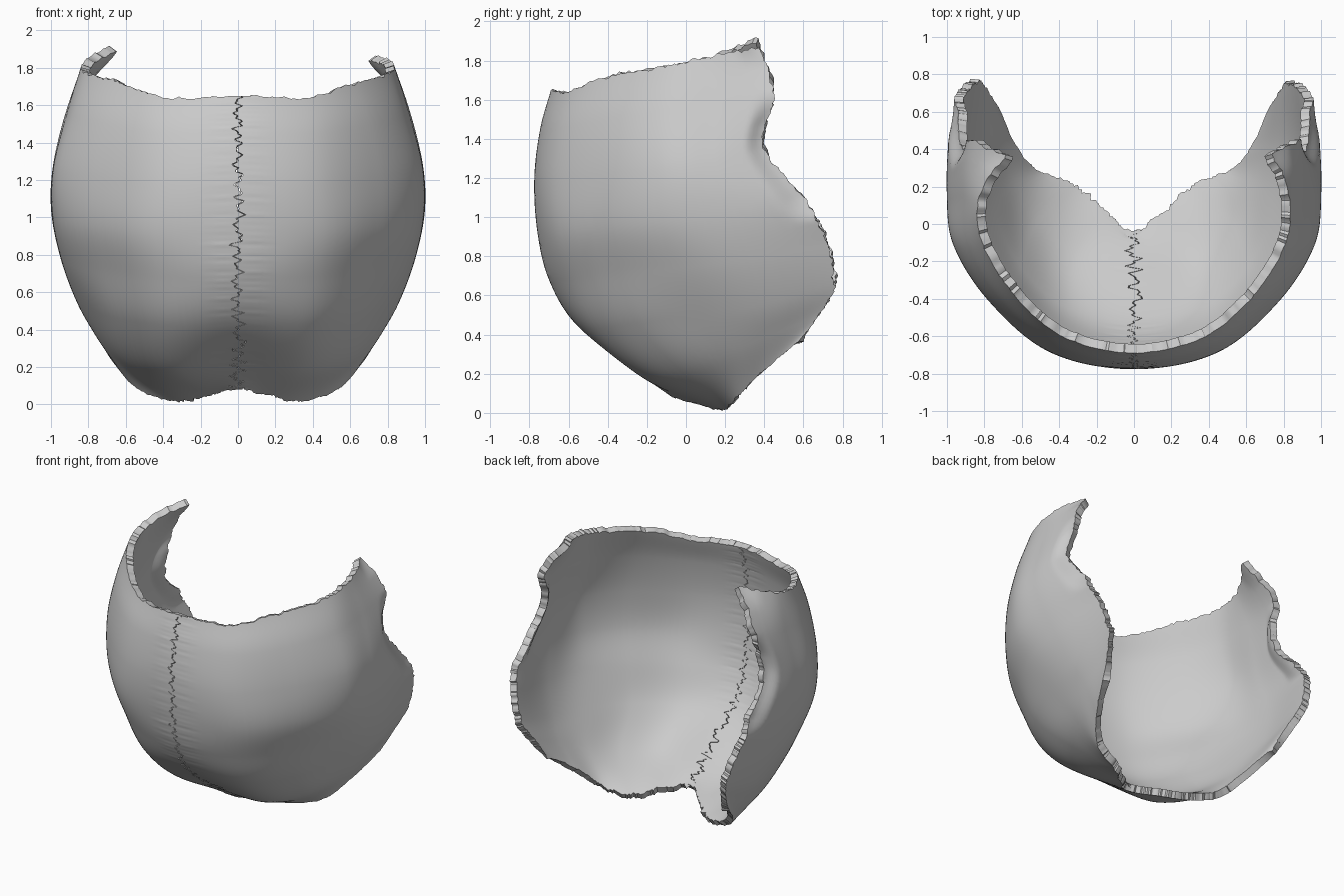
import bpy
from math import sin
from mathutils import Vector, noise

if "Cube" in bpy.data.objects:
    bpy.data.objects.remove(bpy.data.objects["Cube"])

# Control net of one half: rows run top to bottom, columns midline to back edge
ROWS = [
    [(0, -.69, 1.65), (.36, -.61, 1.64), (.62, -.40, 1.72), (.80, -.12, 1.77), (.83, .12, 1.82), (.74, .38, 1.90)],
    [(0, -.745, 1.45), (.40, -.66, 1.45), (.70, -.42, 1.50), (.88, -.13, 1.54), (.91, .15, 1.58), (.89, .45, 1.63)],
    [(0, -.775, 1.20), (.43, -.69, 1.18), (.76, -.42, 1.22), (.955, -.12, 1.25), (.985, .14, 1.28), (.96, .40, 1.36)],
    [(0, -.76, .93), (.45, -.67, .92), (.76, -.41, .95), (.95, -.10, .98), (.995, .22, 1.03), (.98, .60, 1.09)],
    [(0, -.70, .68), (.42, -.60, .68), (.71, -.34, .71), (.89, -.02, .74), (.945, .32, .78), (.92, .73, .86)],
    [(0, -.56, .45), (.38, -.48, .43), (.64, -.25, .46), (.79, .06, .50), (.86, .38, .55), (.86, .76, .66)],
    [(0, -.28, .23), (.34, -.22, .19), (.56, -.03, .22), (.70, .20, .30), (.77, .42, .39), (.80, .68, .50)],
    [(0, -.07, .08), (.17, .06, .045), (.33, .19, .015), (.53, .26, .08), (.66, .40, .22), (.75, .57, .36)],
]
NU, NV = 90, 180


def spline(pts, t, mirrored=False):
    """Catmull-Rom through pts; mirrored continues it across the midline."""
    n = len(pts) - 1
    i = max(0, min(n - 1, int(t)))
    f = t - i
    b, c = pts[i], pts[i + 1]
    if i > 0:
        a = pts[i - 1]
    else:
        a = Vector((-c.x, c.y, c.z)) if mirrored else 2 * b - c
    d = pts[i + 2] if i + 2 <= n else 2 * c - b
    return b + 0.5 * f * (c - a + f * (2 * a - 5 * b + 4 * c - d + f * (3 * (b - c) + d - a)))


def rough(t, seed):
    """Ragged noise for the broken-looking bone edges."""
    return sum(noise.noise(Vector((t * k, seed, 0.3))) * w
               for k, w in ((2.3, .5), (6.1, .4), (14.7, .35)))


def suture(v):
    """Sideways wander of the zigzag seam at the midline."""
    amp = .012 + .028 * abs(noise.noise(Vector((v * 1.7, 4.2, 0)))) + .012 * max(0, v - 3.5) / 3.5
    return amp * (sin(v * 21 + 2 * sin(v * 5.3)) + .7 * sin(v * 47 + 1)) + .02 * noise.noise(Vector((v, 9, 0)))


def smooth(x):
    x = max(0.0, min(1.0, x))
    return x * x * (3 - 2 * x)


def skull_half(name, side):
    rows = [[Vector(p) for p in r] for r in ROWS]
    # The two upper back tips differ slightly
    rows[0][5] = Vector((.71, .37, 1.92) if side < 0 else (.76, .38, 1.87))
    verts = []
    for j in range(NV + 1):
        tv = j / NV
        back = 5 + .09 * rough(tv * 7, 3 + side)
        for i in range(NU + 1):
            u = back * (i / NU) ** 1.25
            top = .11 * rough(u * 2, 11 + side) * smooth(u * 4)
            bottom = 7 + .10 * rough(u * 2, 17 + side) * smooth(u * 4)
            v = top + (bottom - top) * tv
            p = spline([spline(r, u, True) for r in rows], v)
            # Bevel along the hollow of the back edge
            hollow = smooth((v - .9) / .7) * smooth((3.5 - v) / .6)
            p.x -= .045 * hollow * smooth((u - 4.62) / .4)
            # Inward curl of the upper back tip
            p.x -= .03 * smooth((u - 4.5) / .5) * smooth((.5 - v) / .5)
            p.x = side * (p.x + .003) + suture(v) * max(0, 1 - u / .5) ** 2
            p.z = max(p.z, 0)
            verts.append(p)
    faces = []
    for j in range(NV):
        for i in range(NU):
            a = j * (NU + 1) + i
            f = (a, a + NU + 1, a + NU + 2, a + 1)
            faces.append(f if side > 0 else f[::-1])
    mesh = bpy.data.meshes.new(name)
    mesh.from_pydata(verts, [], faces)
    ob = bpy.data.objects.new(name, mesh)
    bpy.context.collection.objects.link(ob)
    # Bone thickness, grown inwards
    mod = ob.modifiers.new("thickness", 'SOLIDIFY')
    mod.thickness = .05
    mod.offset = -1
    bpy.ops.object.select_all(action='DESELECT')
    ob.select_set(True)
    bpy.context.view_layer.objects.active = ob
    bpy.ops.object.modifier_apply(modifier=mod.name)
    bpy.ops.object.shade_smooth_by_angle(angle=.6)


skull_half("right_parietal_bone", 1)
skull_half("left_parietal_bone", -1)
